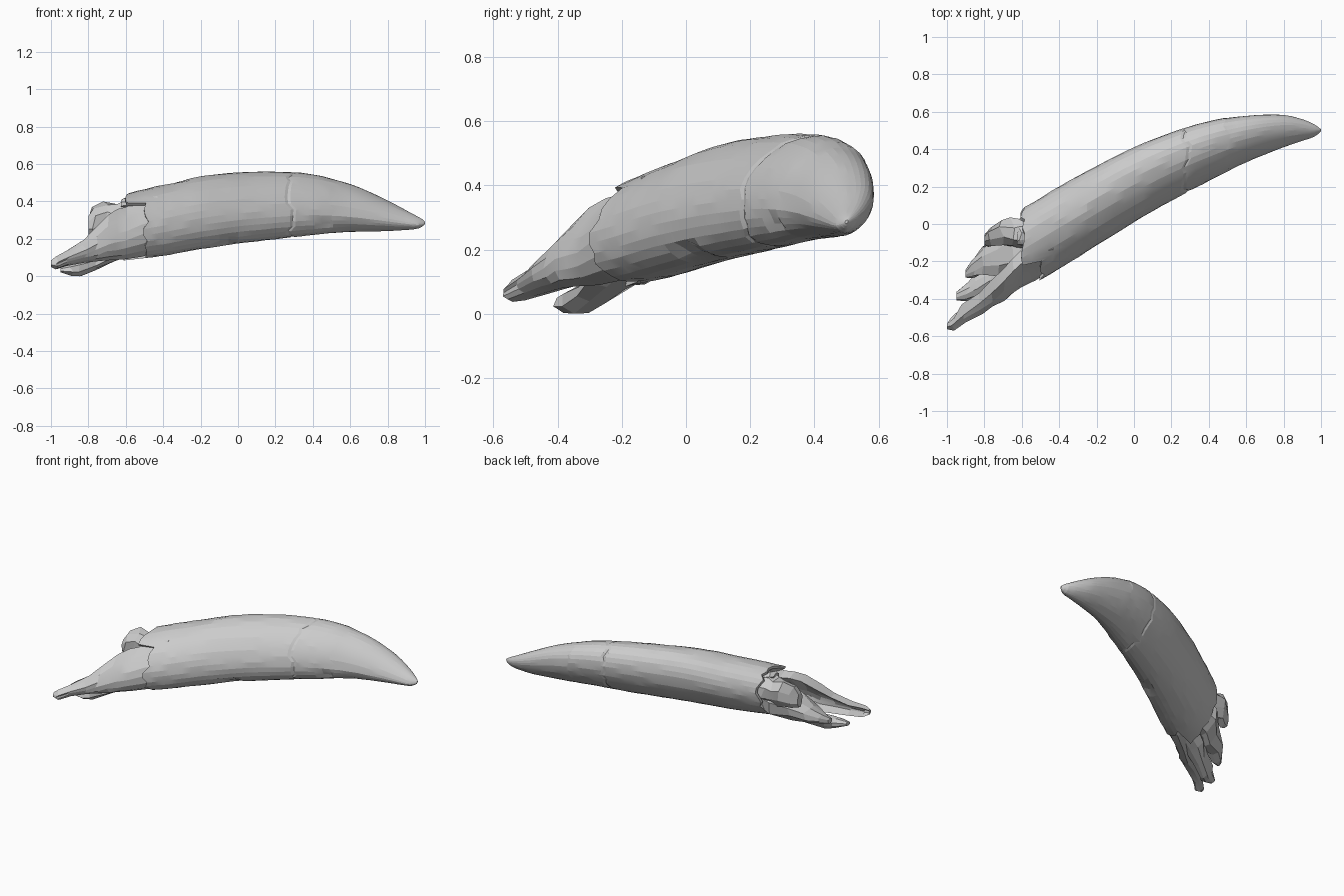
import bpy, math, random
random.seed(4)

# Silhouette table: x, y low, y high, z low, z high
PROFILE = [
    (-0.70, -0.42, 0.02, 0.07, 0.41), (-0.60, -0.36, 0.08, 0.085, 0.44),
    (-0.40, -0.24, 0.20, 0.11, 0.49), (-0.20, -0.115, 0.31, 0.145, 0.535),
    (0.00, 0.01, 0.41, 0.175, 0.555), (0.20, 0.125, 0.49, 0.198, 0.56),
    (0.40, 0.23, 0.55, 0.22, 0.545), (0.60, 0.33, 0.58, 0.23, 0.495),
    (0.80, 0.41, 0.583, 0.238, 0.405), (0.90, 0.445, 0.56, 0.245, 0.352),
    (0.96, 0.465, 0.535, 0.253, 0.32), (0.99, 0.485, 0.515, 0.268, 0.302),
    (1.00, 0.495, 0.505, 0.28, 0.292)]
N = 32
TILT = 0.35     # leans the oval section: top to the back, bottom to the front


def section(x):
    """Smoothly interpolated bounds at x."""
    P = PROFILE
    i = max(0, min(len(P) - 2, sum(1 for p in P if p[0] <= x) - 1))
    a, b = P[i], P[i + 1]
    o, c = P[max(i - 1, 0)], P[min(i + 2, len(P) - 1)]
    h = b[0] - a[0]
    t = (x - a[0]) / h
    out = []
    for k in range(1, 5):
        m0 = (b[k] - o[k]) / (b[0] - o[0]) * h
        m1 = (c[k] - a[k]) / (c[0] - a[0]) * h
        out.append((2*t**3 - 3*t*t + 1)*a[k] + (t**3 - 2*t*t + t)*m0
                   + (3*t*t - 2*t**3)*b[k] + (t**3 - t*t)*m1)
    return out


def surface(x, th, s=1.0):
    y0, y1, z0, z1 = section(x)
    # flattened face below the side ridge near the tip
    if x > 0.4 and math.pi < th < 1.5 * math.pi:
        s *= 1 - 0.11 * min(1, (x - 0.4) / 0.2) * math.sin((th - math.pi) * 2)
    return (x, (y0 + y1) / 2 + s * (y1 - y0) / 2 * math.cos(th),
            (z0 + z1) / 2 + s * (z1 - z0) / 2 * math.sin(th + TILT))


def loft(name, rings, angle=20):
    n = len(rings[0])
    verts = [v for r in rings for v in r]
    faces = [tuple(range(n))[::-1], tuple(range(len(verts) - n, len(verts)))]
    for i in range(len(rings) - 1):
        for j in range(n):
            k = (j + 1) % n
            faces.append((i*n + j, i*n + k, i*n + n + k, i*n + n + j))
    me = bpy.data.meshes.new(name)
    me.from_pydata(verts, [], faces)
    ob = bpy.data.objects.new(name, me)
    bpy.context.collection.objects.link(ob)
    bpy.context.view_layer.objects.active = ob
    ob.select_set(True)
    bpy.ops.object.mode_set(mode='EDIT')
    bpy.ops.mesh.select_all(action='SELECT')
    bpy.ops.mesh.normals_make_consistent(inside=False)
    bpy.ops.object.mode_set(mode='OBJECT')
    bpy.ops.object.shade_smooth_by_angle(angle=math.radians(angle))
    ob.select_set(False)
    return ob


# Main tooth body with ragged base, cracks and chips
ANG = [2 * math.pi * j / N for j in range(N)]
wob = [random.uniform(-0.02, 0.02) for _ in ANG]
edge = []
for th in ANG:
    front = 0.11 if 0.64 * math.pi < th < 1.4 * math.pi else 0.0
    edge.append(-0.60 + front + random.uniform(-0.018, 0.018))

CHIPS = [(-0.30, 0.36 * math.pi, 0.10, 0.28, 0.025),
         (-0.07, 1.25 * math.pi, 0.04, 0.3, 0.06),
         (0.47, 1.12 * math.pi, 0.03, 0.25, 0.04)]


def body_point(x, j, s=1.0):
    th = ANG[j]
    if x < -0.3:
        x = -0.3 + (x + 0.3) * (edge[j] + 0.3) / -0.3
    for cx, ct, rx, rt, d in CHIPS:
        if ((x - cx) / rx) ** 2 + ((th - ct) / rt) ** 2 < 1:
            s -= d
    if abs(x - 0.28) < 0.004:                      # full crack
        s -= 0.03 if j % 5 else 0.005
        x += wob[j]
    elif abs(x - 0.28) < 0.02:
        x += wob[j]
    if abs(x - 0.50) < 0.02 and th < math.pi:      # step on the upper back
        x += wob[j]
    if x > 0.5 and th < math.pi:
        s -= 0.025 * max(0, 1 - (x - 0.5) / 0.2)
    s += random.uniform(-0.008, 0.008)
    return surface(min(x, 1.0), th, s)


xs = [-0.6 + 0.05 * i for i in range(17)]
xs += [0.265, 0.28, 0.295, 0.33, 0.37, 0.41, 0.45, 0.495, 0.507, 0.55, 0.6, 0.65,
       0.7, 0.75, 0.8, 0.84, 0.88, 0.91, 0.94, 0.965, 0.985, 0.995, 1.0]
rings = [[surface(edge[j] + dx, ANG[j], s) for j in range(N)]
         for dx, s in ((0.10, 0.3), (0.05, 0.62), (0.0, 0.9))]
rings += [[body_point(x, j) for j in range(N)] for x in xs]
loft("tooth_body", rings, 9)


# Thin curved plate of inner layer left on the front of the base
# x, bottom (y, z), middle (y, z), top (y, z), thickness
PLATE = [
    (-0.42, -0.16, 0.13, -0.235, 0.25, -0.13, 0.43, 0.10),
    (-0.52, -0.20, 0.105, -0.295, 0.22, -0.16, 0.41, 0.10),
    (-0.60, -0.27, 0.09, -0.345, 0.19, -0.215, 0.37, 0.09),
    (-0.65, -0.31, 0.087, -0.375, 0.18, -0.255, 0.36, 0.09),
    (-0.70, -0.35, 0.085, -0.41, 0.17, -0.31, 0.33, 0.08),
    (-0.76, -0.38, 0.08, -0.445, 0.14, -0.375, 0.26, 0.08),
    (-0.82, -0.42, 0.072, -0.48, 0.12, -0.43, 0.195, 0.07),
    (-0.91, -0.48, 0.055, -0.53, 0.09, -0.485, 0.14, 0.06),
    (-0.97, -0.535, 0.037, -0.575, 0.065, -0.54, 0.105, 0.04),
    (-1.00, -0.55, 0.05, -0.562, 0.066, -0.55, 0.085, 0.02)]
rings = []
for x, by, bz, my, mz, ty, tz, t in PLATE:
    outer = []
    for i in range(7):      # outer curve through bottom, middle, top
        f = i / 6
        c = 2 * my - (by + ty) / 2
        d = 2 * mz - (bz + tz) / 2
        outer.append(((1-f)**2 * by + 2*f*(1-f)*c + f*f*ty,
                      (1-f)**2 * bz + 2*f*(1-f)*d + f*f*tz))
    zm = (bz + tz) / 2
    inner = [(y + t * 0.85, zm + (z - zm) * 0.85) for y, z in outer[::-1]]
    r = []
    for y, z in outer + inner:
        k = 0 if x < -0.98 else 0.012
        r.append((x + random.uniform(-k, k), y + random.uniform(-k, k) * 0.6, z))
    rings.append(r)
loft("front_plate", rings, 10)


# Jagged splinters and lumps: rows of x, y, z, half width, half height
def splinter(name, rows, n=8, rough=0.2):
    out = []
    for i, (x, y, z, ry, rz) in enumerate(rows):
        r = []
        for j in range(n):
            a = 2 * math.pi * (j + 0.5) / n
            s = 1 + random.uniform(-rough, rough)
            r.append((x + random.uniform(-0.015, 0.015) * (i > 0),
                      y + ry * s * math.cos(a),
                      max(0.0, z + rz * s * math.sin(a))))
        out.append(r)
    loft(name, out, 5)


splinter("lower_splinter", [
    (-0.95, -0.385, 0.035, 0.022, 0.015), (-0.89, -0.36, 0.038, 0.05, 0.033),
    (-0.84, -0.325, 0.042, 0.055, 0.042), (-0.76, -0.28, 0.07, 0.065, 0.04),
    (-0.66, -0.22, 0.115, 0.085, 0.04), (-0.54, -0.16, 0.18, 0.08, 0.05)])
splinter("middle_splinter", [
    (-0.90, -0.265, 0.09, 0.02, 0.02), (-0.86, -0.235, 0.11, 0.05, 0.035),
    (-0.80, -0.20, 0.14, 0.075, 0.05), (-0.72, -0.175, 0.17, 0.11, 0.075),
    (-0.64, -0.14, 0.21, 0.15, 0.09), (-0.52, -0.09, 0.25, 0.14, 0.11)])
splinter("upper_lump", [
    (-0.80, -0.08, 0.27, 0.03, 0.05), (-0.77, -0.065, 0.29, 0.055, 0.085),
    (-0.71, -0.045, 0.31, 0.07, 0.085), (-0.65, -0.05, 0.30, 0.08, 0.085),
    (-0.60, -0.05, 0.31, 0.09, 0.09), (-0.53, -0.05, 0.31, 0.1, 0.09)])
splinter("edge_chip", [
    (-0.625, -0.08, 0.385, 0.03, 0.025), (-0.60, -0.07, 0.39, 0.05, 0.03),
    (-0.55, -0.05, 0.38, 0.07, 0.03)])
